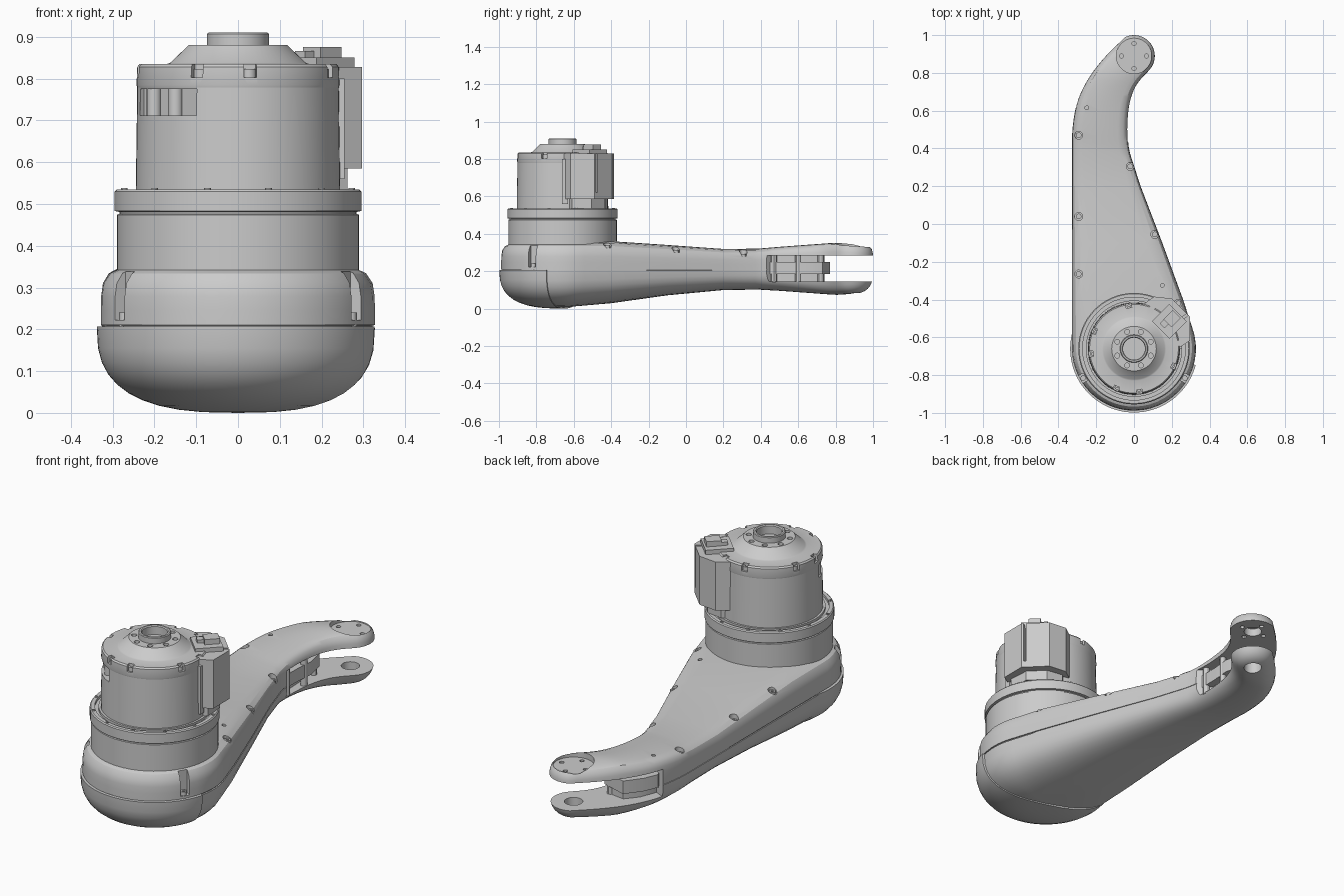
import bpy, bmesh
from math import sin, cos, pi, radians
from mathutils import Vector

if "Cube" in bpy.data.objects:
    bpy.data.objects.remove(bpy.data.objects["Cube"])

MX, MY = 0.0, -0.66      # motor axis
TX, TY = 0.0, 0.89       # fork axis


def finish(name, bm):
    bmesh.ops.remove_doubles(bm, verts=bm.verts, dist=1e-5)
    bmesh.ops.recalc_face_normals(bm, faces=bm.faces)
    me = bpy.data.meshes.new(name)
    bm.to_mesh(me)
    bm.free()
    ob = bpy.data.objects.new(name, me)
    bpy.context.collection.objects.link(ob)
    return ob


def tube(name, rings, wrap):
    """Skin a list of closed point rings."""
    bm = bmesh.new()
    vs = [[bm.verts.new(p) for p in r] for r in rings]
    n, m = len(vs), len(vs[0])
    for i in range(n if wrap else n - 1):
        a, b = vs[i], vs[(i + 1) % n]
        for j in range(m):
            k = (j + 1) % m
            bm.faces.new((a[j], a[k], b[k], b[j]))
    bmesh.ops.dissolve_degenerate(bm, dist=1e-6, edges=bm.edges)
    return finish(name, bm)


def lathe(name, prof, segs=64):
    rings = [[(MX + r * cos(2 * pi * i / segs), MY + r * sin(2 * pi * i / segs), z)
              for r, z in prof] for i in range(segs)]
    return tube(name, rings, True)


def prism(name, pts, z0, z1):
    bm = bmesh.new()
    lo = [bm.verts.new((x, y, z0)) for x, y in pts]
    hi = [bm.verts.new((x, y, z1)) for x, y in pts]
    n = len(pts)
    bm.faces.new(lo)
    bm.faces.new(hi)
    for i in range(n):
        j = (i + 1) % n
        bm.faces.new((lo[i], lo[j], hi[j], hi[i]))
    return finish(name, bm)


def cyl(name, x, y, r, z0, z1, n=20):
    return prism(name, [(x + r * cos(2 * pi * i / n), y + r * sin(2 * pi * i / n)) for i in range(n)], z0, z1)


def polar(d, deg, s=0.0):
    """Point d outward from the motor axis and s sideways."""
    a = radians(deg)
    return (MX + d * cos(a) - s * sin(a), MY + d * sin(a) + s * cos(a))


def block(name, deg, d0, d1, w, z0, z1, s=0.0):
    return prism(name, [polar(d, deg, s + k) for d, k in
                        ((d0, -w / 2), (d1, -w / 2), (d1, w / 2), (d0, w / 2))], z0, z1)


def cut(ob, cutter):
    cutter.hide_render = True
    m = ob.modifiers.new("cut", 'BOOLEAN')
    m.operation, m.solver, m.object = 'DIFFERENCE', 'EXACT', cutter
    bpy.context.view_layer.objects.active = ob
    bpy.ops.object.modifier_apply(modifier=m.name)
    bpy.data.objects.remove(cutter)


def screw(x, y, r, z0, z1):
    s = cyl("screw", x, y, r, z0, z1, 14)
    cut(s, cyl("socket", x, y, r * 0.5, z1 - r * 0.5, z1 + 0.02, 6))


def lerp(tab, y):
    if y <= tab[0][0]:
        return tab[0][1]
    for (a, u), (b, v) in zip(tab, tab[1:]):
        if y <= b:
            return u + (v - u) * (y - a) / (b - a)
    return tab[-1][1]


def top_z(y):
    return lerp([(-.3, .36), (0, .33), (.3, .313), (.5, .33), (.8, .352), (1, .338)], y)


def bottom_z(y):
    return lerp([(-.65, .006), (-.5, .015), (-.3, .042), (0, .085), (.3, .106), (.5, .095), (.8, .073), (1, .085)], y)


# arm outline: pairs of left and right points with a spine point between
mc, tc = Vector((MX, MY)), Vector((TX, TY))
st = []
for i in range(15):
    a = radians(90 * i / 14)
    b = a * 1.23
    st.append((mc + .328 * Vector((-sin(a), -cos(a))), mc + .328 * Vector((sin(b), -cos(b))), mc))
sides = [(-.328, -.4, .26, -.4), (-.328, -.1, .15, -.1), (-.328, .2, .035, .2), (-.328, .4, -.02, .37),
         (-.325, .51, -.033, .47), (-.305, .63, -.032, .56), (-.27, .72, -.022, .64),
         (-.215, .81, 0, .71), (-.14, .9, .035, .765)]
ctrl = [Vector((*st[-1][0], *st[-1][1]))] + [Vector(s) for s in sides]
ctrl.append(Vector((-.047, .99, .086, .818)))
for i in range(1, len(ctrl) - 1):
    p0, p1, p2, p3 = ctrl[i - 1], ctrl[i], ctrl[i + 1], ctrl[min(i + 2, len(ctrl) - 1)]
    for t in ((0, .33, .66) if i > 3 else (0,)):
        q = p1 + .5 * t * (p2 - p0 + t * (2 * p0 - 5 * p1 + 4 * p2 - p3 + t * (3 * (p1 - p2) + p3 - p0)))
        L, R = Vector(q[:2]), Vector(q[2:])
        st.append((L, R, (L + R) / 2))
for i in range(11):
    a, b = radians(115 - 7.5 * i), radians(-40 + 8 * i)
    st.append((tc + .111 * Vector((cos(a), sin(a))), tc + .111 * Vector((cos(b), sin(b))), tc))

# arm cross-section: (width factor, height factor), negative below the seam
half = [(cos(t) ** (2 / 2.8), -sin(t) ** (2 / 2.8)) for t in [radians(90 - 10 * k) for k in range(1, 9)]]
half += [(1, -.02), (.982, -.015), (.982, .015), (1, .02)]
half += [(cos(t) ** (2 / 6), sin(t) ** (2 / 6)) for t in [radians(a) for a in (.05, 1, 6, 18, 35, 55, 75)]]
rings = []
for L, R, C in st:
    ring = []
    for P, seq in ((L, [(0, -1)] + half + [(0, 1)]), (R, half[::-1])):
        for w, h in seq:
            q = C + (P - C) * w
            z = .207 + (h * (top_z(q.y) - .207) if h > 0 else h * (.207 - bottom_z(q.y)))
            ring.append((q.x, q.y, z))
    rings.append(ring)
arm = tube("arm", rings, False)

# fork slot, pivot bores and countersink
cut(arm, prism("slot", [(.3, .40), (-.03, .43), (-.15, .55), (-.4, .66), (-.4, 1.2), (.3, 1.2)], .144, .283))
cut(arm, cyl("bore", TX, TY, .042, -.1, .6, 32))
cut(arm, cyl("recess", TX, TY, .094, .322, .5, 40))
for i in range(4):
    a = pi / 2 * i
    cut(arm, cyl("pin_hole", TX + .066 * cos(a), TY + .066 * sin(a), .011, .25, .5, 12))

# web inside the fork
prism("fork_web", [(-.09, .40), (-.085, .55), (-.09, .66), (-.1, .73), (-.17, .74), (-.22, .68), (-.26, .58), (-.25, .45)], .14, .287)
prism("fork_rib", [(-.05, .42), (-.048, .55), (-.04, .64), (-.06, .73), (-.19, .77), (-.25, .69), (-.28, .62), (-.2, .45)], .185, .25)
for x, y in ((-.06, .47), (-.055, .60), (-.085, .72)):
    cyl("fork_post", x, y, .016, .14, .287, 12)

# screws sunk in the arm's upper shell
for x, y, r in ((-.293, .47, .021), (-.02, .305, .021), (-.293, .04, .021), (.11, -.055, .021), (-.293, -.265, .021),
                (.235, -.42, .021), (-.25, .615, .01), (.15, -.325, .01)):
    z = top_z(y) - .035
    cut(arm, cyl("well", x, y, r, z, .6))
    if r > .015:
        screw(x, y, .015, z - .01, z + .012)

# clamp grooves beside the motor seat
for deg in (-30, -150):
    cut(arm, block("groove", deg, .298, .5, .045, .222, .5))
    screw(*polar(.312, deg), .014, .2, .24)

# bottom cover, cut off along a slanted seam
cover = [(0, .207), (.338, .207)]
cover += [(.338 * cos(t) ** (2 / 2.7), .207 * (1 - sin(t) ** (2 / 2.7))) for t in [radians(9 * k) for k in range(1, 10)]]
cover = lathe("bottom_cover", cover + [(0, 0)], 80)
bm = bmesh.new()
bm.from_mesh(cover.data)
g = bmesh.ops.bisect_plane(bm, geom=bm.verts[:] + bm.edges[:] + bm.faces[:], dist=1e-6,
                           plane_co=(.338, -.75, .1), plane_no=(.2, .676, 0), clear_outer=True)
bmesh.ops.edgeloop_fill(bm, edges=[e for e in g["geom_cut"] if isinstance(e, bmesh.types.BMEdge)])
bm.to_mesh(cover.data)
bm.free()

# motor collar and flange
lathe("collar", [(0, .3), (.29, .3), (.29, .474), (.284, .476), (.284, .481), (.295, .483), (.295, .53), (.29, .535),
                 (.272, .535), (.272, .522), (.255, .522), (.255, .535), (0, .535)])
for i in range(12):
    screw(*polar(.282, 15 + 30 * i), .008, .53, .538)

# motor housing with a side window
housing = lathe("motor_housing", [(0, .5), (.245, .5), (.241, .785), (0, .785)])
cut(housing, block("window", -140, .205, .4, .21, .712, .9))
for s in (-.06, .02):
    cyl("window_boss", *polar(.212, -140, s), .018, .71, .785, 14)

# motor cap, dome and hollow hub
cap = lathe("motor_cap", [(0, .775), (.24, .775), (.243, .785), (.241, .828), (.235, .835), (.17, .835), (.162, .838),
                          (.118, .88), (.074, .88), (.074, .907), (.07, .91), (.062, .91), (.058, .905), (.058, .865), (0, .865)])
for base in (7, 66):
    for k in range(4):
        deg = base + 90 * k
        cut(cap, block("notch", deg, .218, .3, .03, .803, .9))
        screw(*polar(.218, deg), .017, .80, .823)
for i in range(8):
    cut(cap, cyl("dome_hole", *polar(.096, 22.5 + 45 * i), .013, .865, .95, 14))

# connector pod on the back right side
pod = prism("connector_pod", [polar(d, 45, s) for d, s in ((.15, -.16), (.24, -.18), (.33, -.09), (.33, .045), (.27, .12), (.15, .14))], .585, .828)
prism("pod_foot", [polar(d, 45, s) for d, s in ((.15, -.13), (.22, -.15), (.29, -.07), (.29, .03), (.24, .1), (.15, .11))], .535, .59)
cut(pod, block("pod_seam", -9 + 45, .305, .5, .012, .62, .9, -.02))
block("plug_base", 45, .17, .30, .13, .82, .85, -.03)
block("plug", 45, .22, .29, .06, .84, .876, -.03)
block("plug_tail", 45, .19, .24, .035, .84, .866, -.02)
block("pod_latch", 10, .2, .262, .05, .62, .67)
block("pod_rail", 3, .2, .255, .03, .56, .80)

# smooth shading with crisp edges
for ob in list(bpy.context.scene.objects):
    bpy.ops.object.select_all(action='DESELECT')
    ob.select_set(True)
    bpy.context.view_layer.objects.active = ob
    bpy.ops.object.shade_smooth_by_angle(angle=radians(30))
